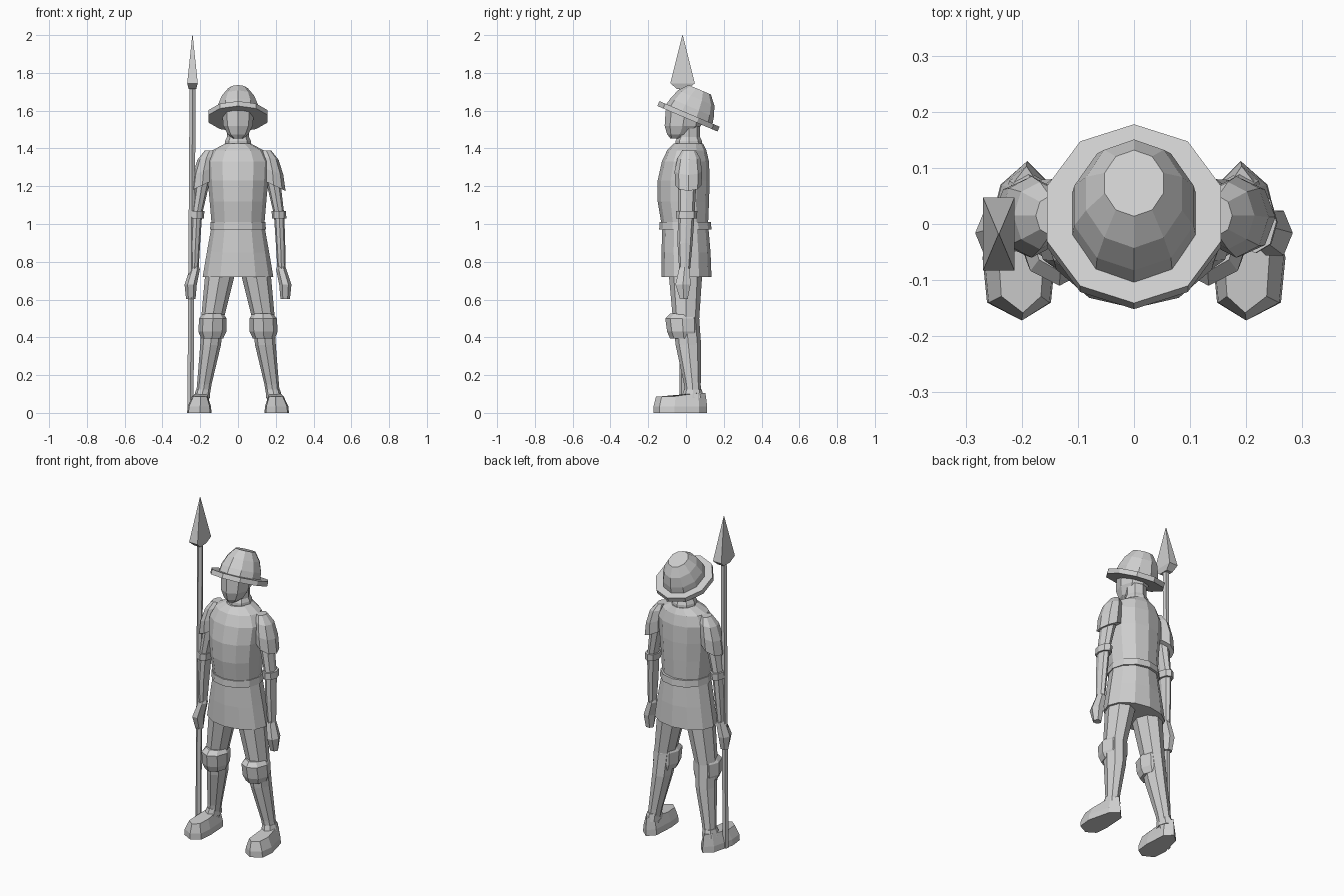
import bpy, bmesh, math
from mathutils import Vector, Matrix

grey = bpy.data.materials.new("plain_grey")
grey.diffuse_color = (0.62, 0.62, 0.62, 1)


def loft(name, rings, matrix=Matrix()):
    """Skin a list of equal-length point rings and cap both ends."""
    bm = bmesh.new()
    loops = [[bm.verts.new(matrix @ Vector(p)) for p in r] for r in rings]
    n = len(loops[0])
    for a, b in zip(loops, loops[1:]):
        for i in range(n):
            j = (i + 1) % n
            bm.faces.new((a[i], a[j], b[j], b[i]))
    bm.faces.new(loops[0][::-1])
    bm.faces.new(loops[-1])
    bmesh.ops.recalc_face_normals(bm, faces=bm.faces)
    mesh = bpy.data.meshes.new(name)
    bm.to_mesh(mesh)
    bm.free()
    mesh.materials.append(grey)
    obj = bpy.data.objects.new(name, mesh)
    bpy.context.collection.objects.link(obj)
    return obj


def oval(x0, x1, y0, y1, z, n=8, turn=0.0, lean=0.0):
    """Horizontal ring filling a box; lean raises z with growing x."""
    cx, cy, rx, ry = (x0 + x1) / 2, (y0 + y1) / 2, (x1 - x0) / 2, (y1 - y0) / 2
    pts = []
    for i in range(n):
        a = 2 * math.pi * (i + turn) / n - math.pi / 2
        pts.append((cx + rx * math.cos(a), cy + ry * math.sin(a), z + lean * math.cos(a)))
    return pts


def body(name, rows, n=12):
    loft(name, [oval(-w, w, y0, y1, z, n) for w, y0, y1, z in rows])


def limb(name, rows, n=8, turn=0.0):
    for side, s in (("left", 1), ("right", -1)):
        loft(f"{side}_{name}", [oval(*r[:5], n, turn, *r[5:]) for r in rows],
             Matrix.Diagonal((s, 1, 1, 1)))


# Torso, belt, skirt and neck
body("torso", [(0.138, -0.127, 0.116, 0.98), (0.15, -0.15, 0.122, 1.12),
               (0.16, -0.15, 0.125, 1.23), (0.165, -0.128, 0.122, 1.33),
               (0.135, -0.10, 0.108, 1.39), (0.07, -0.065, 0.09, 1.425)])
body("belt", [(0.148, -0.142, 0.135, 0.97), (0.145, -0.14, 0.132, 1.01)])
body("skirt", [(0.187, -0.13, 0.135, 0.72), (0.165, -0.13, 0.13, 0.85),
               (0.14, -0.125, 0.118, 0.99)])
body("neck", [(0.072, -0.058, 0.088, 1.40), (0.068, -0.055, 0.085, 1.44),
              (0.058, -0.045, 0.075, 1.46), (0.06, -0.045, 0.075, 1.55)], 8)
# Head with a pointed face ridge
body("head", [(0.025, -0.082, -0.03, 1.452), (0.055, -0.10, 0.035, 1.475),
              (0.078, -0.113, 0.08, 1.52), (0.085, -0.108, 0.10, 1.60)], 8)

# Kettle helmet, tilted backwards
tilt = Matrix.Translation((0, 0.013, 1.57)) @ Matrix.Rotation(math.radians(-23), 4, 'X')
loft("helmet_dome", [oval(-r, r, -q, q, z, 10) for r, q, z in
                     [(0.117, 0.137, -0.005), (0.112, 0.125, 0.05),
                      (0.09, 0.105, 0.105), (0.055, 0.064, 0.153)]], tilt)
loft("helmet_brim", [oval(-0.163, 0.163, -0.173, 0.173, z, 10)
                     for z in (-0.014, 0.014)], tilt)

# Arms: sleeve, shoulder plate, elbow band, hand
limb("arm", [(0.21, 0.252, -0.035, 0.02, 0.74), (0.20, 0.25, -0.045, 0.035, 0.90),
             (0.19, 0.245, -0.042, 0.045, 1.05), (0.15, 0.225, -0.042, 0.055, 1.22),
             (0.12, 0.20, -0.03, 0.06, 1.33)])
limb("shoulder_plate", [(0.125, 0.252, -0.058, 0.082, 1.205, -0.03),
                        (0.125, 0.24, -0.06, 0.085, 1.28, -0.02),
                        (0.12, 0.215, -0.045, 0.075, 1.35, -0.01),
                        (0.125, 0.175, -0.02, 0.05, 1.39)])
limb("elbow_band", [(0.18, 0.256, -0.052, 0.058, 1.03), (0.178, 0.254, -0.052, 0.06, 1.07)])
limb("hand", [(0.225, 0.275, -0.035, 0.012, 0.602), (0.218, 0.283, -0.062, 0.03, 0.68),
              (0.202, 0.256, -0.042, 0.025, 0.76), (0.212, 0.245, -0.03, 0.015, 0.79)], 6, 0.5)

# Legs: trousers and knee guard
limb("leg", [(0.155, 0.225, 0.0, 0.08, 0.06), (0.14, 0.217, -0.01, 0.078, 0.15),
             (0.09, 0.20, -0.055, 0.08, 0.36), (0.075, 0.195, -0.07, 0.07, 0.50),
             (0.02, 0.175, -0.09, 0.085, 0.72), (0.01, 0.155, -0.09, 0.085, 0.80)])
limb("knee_guard", [(0.078, 0.195, -0.085, 0.062, 0.395), (0.062, 0.21, -0.10, 0.07, 0.43),
                    (0.06, 0.206, -0.11, 0.07, 0.50), (0.078, 0.185, -0.085, 0.062, 0.525)])

# Boots: pointed sole outline rising to a flat toe and an ankle
sole = [(0.20, -0.172), (0.262, -0.14), (0.27, -0.06), (0.238, 0.07),
        (0.19, 0.112), (0.148, 0.07), (0.14, -0.06), (0.148, -0.14)]
for side, s in (("left", 1), ("right", -1)):
    flip = Matrix.Diagonal((s, 1, 1, 1))
    top = [(0.198 + (x - 0.2) * 0.62, y * 0.92, 0.088 if y < 0 else 0.105) for x, y in sole]
    loft(f"{side}_boot", [[(x, y, 0) for x, y in sole],
                          [(0.2 + (x - 0.2) * 0.95, y, 0.035) for x, y in sole], top], flip)
limb("boot_cuff", [(0.148, 0.235, -0.025, 0.095, 0.08), (0.148, 0.222, -0.01, 0.083, 0.125)])

# Spear: thin slightly leaning shaft and a flat four-sided blade
loft("spear_shaft", [oval(x - 0.017, x + 0.017, -0.035, -0.001, z, 5)
                     for x, z in ((-0.252, 0.0), (-0.24, 1.74))])
loft("spear_blade", [oval(-0.241 - w * 1.414, -0.241 + w * 1.414, -0.018 - d * 1.414,
                          -0.018 + d * 1.414, z, 4, 0.5)
                     for w, d, z in [(0.02, 0.03, 1.715), (0.028, 0.065, 1.745),
                                     (0.001, 0.001, 2.0)]])
